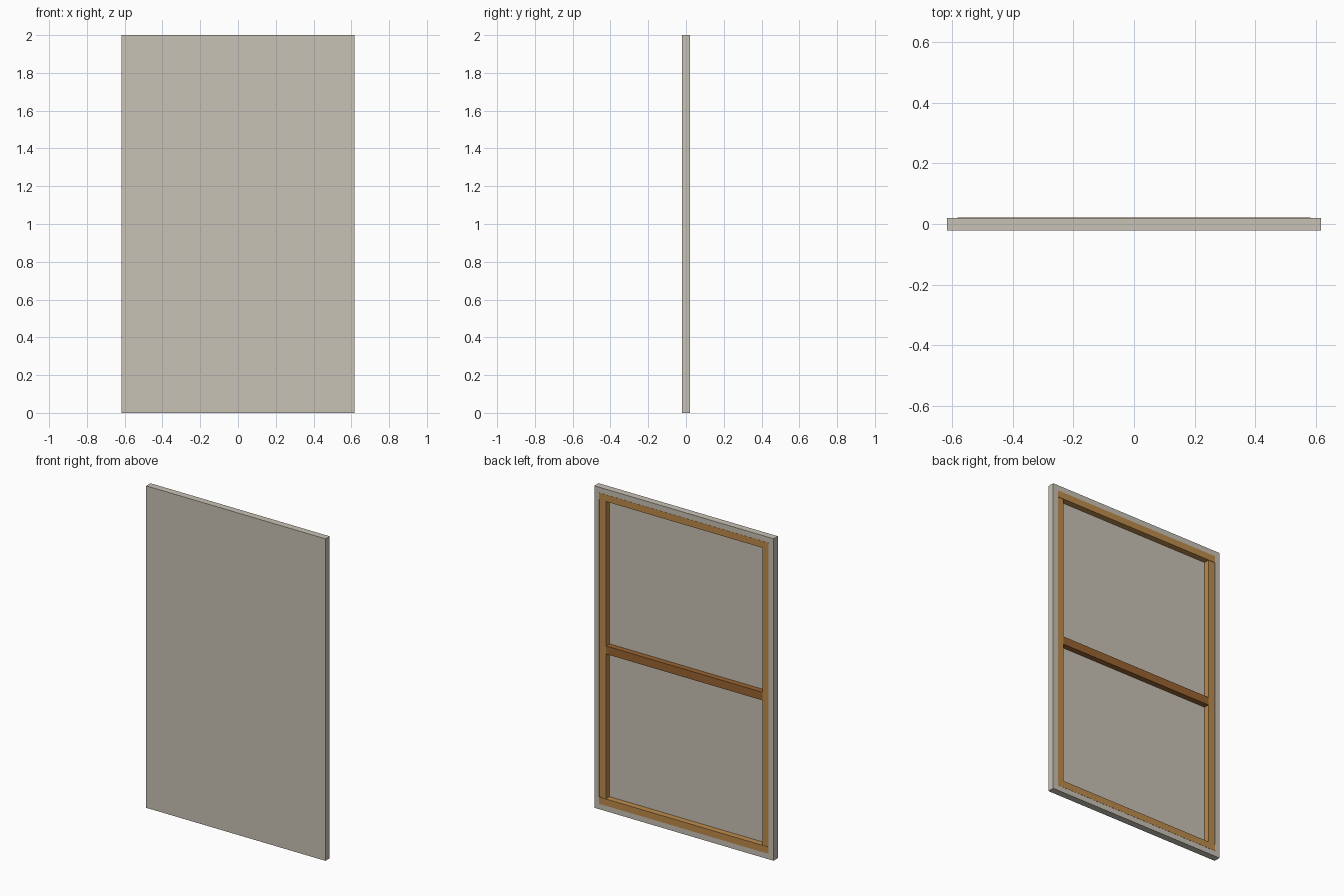
import bpy, bmesh
from mathutils import Vector

if "Cube" in bpy.data.objects:
    bpy.data.objects.remove(bpy.data.objects["Cube"])

W, H = 0.616, 2.0            # half width, height
FRONT, RIM, BACK = -0.0215, 0.0205, 0.0215
PANEL = -0.0165              # rear surface of the stretched canvas
BORDER, BAR = 0.034, 0.076   # folded canvas border, inner edge of the bars


def srgb(r, g, b):
    f = lambda c: c / 12.92 if c <= 0.04045 else ((c + 0.055) / 1.055) ** 2.4
    return (f(r / 255), f(g / 255), f(b / 255), 1)


def material(name, col):
    m = bpy.data.materials.new(name)
    m.diffuse_color = srgb(*col)
    m.use_nodes = True
    m.node_tree.nodes["Principled BSDF"].inputs["Base Color"].default_value = m.diffuse_color
    return m


canvas_mat = material("canvas_grey", (200, 194, 182))
wood_mat = material("light_wood", (190, 139, 76))
dark_wood_mat = material("brown_wood", (152, 99, 48))


def box(name, lo, hi, mat, edit=None):
    bm = bmesh.new()
    bmesh.ops.create_cube(bm, size=1)
    lo, hi = Vector(lo), Vector(hi)
    for v in bm.verts:
        v.co = Vector([lo[i] + (v.co[i] + 0.5) * (hi[i] - lo[i]) for i in range(3)])
    bm.normal_update()
    if edit:
        edit(bm)
    mesh = bpy.data.meshes.new(name)
    bm.to_mesh(mesh)
    bm.free()
    mesh.materials.append(mat)
    ob = bpy.data.objects.new(name, mesh)
    bpy.context.collection.objects.link(ob)
    return ob


# canvas wrapped round the frame: a shallow tray open at the back
def hollow(bm):
    back = max(bm.faces, key=lambda f: f.normal.y)
    bmesh.ops.inset_region(bm, faces=[back], thickness=BORDER, use_even_offset=True)
    ext = bmesh.ops.extrude_discrete_faces(bm, faces=[back])["faces"][0]
    for v in ext.verts:
        v.co.y = PANEL


box("canvas", (-W, FRONT, 0), (W, RIM, H), canvas_mat, hollow)

# horizontal stretcher bars, slightly proud of the side bars
xi = W - BORDER
for name, z0, z1 in (("bottom_bar", BORDER, BAR), ("top_bar", H - BAR, H - BORDER)):
    box(name, (-xi, PANEL, z0), (xi, BACK, z1), wood_mat)

# side stretcher bars
xb = W - 0.079
for name, x0, x1 in (("left_bar", -xi, -xb), ("right_bar", xb, xi)):
    box(name, (x0, PANEL, BAR), (x1, 0.0185, H - BAR), wood_mat)

# cross brace between the side bars
box("cross_brace", (-xb, PANEL, 0.975), (xb, 0.0185, 1.025), dark_wood_mat)
